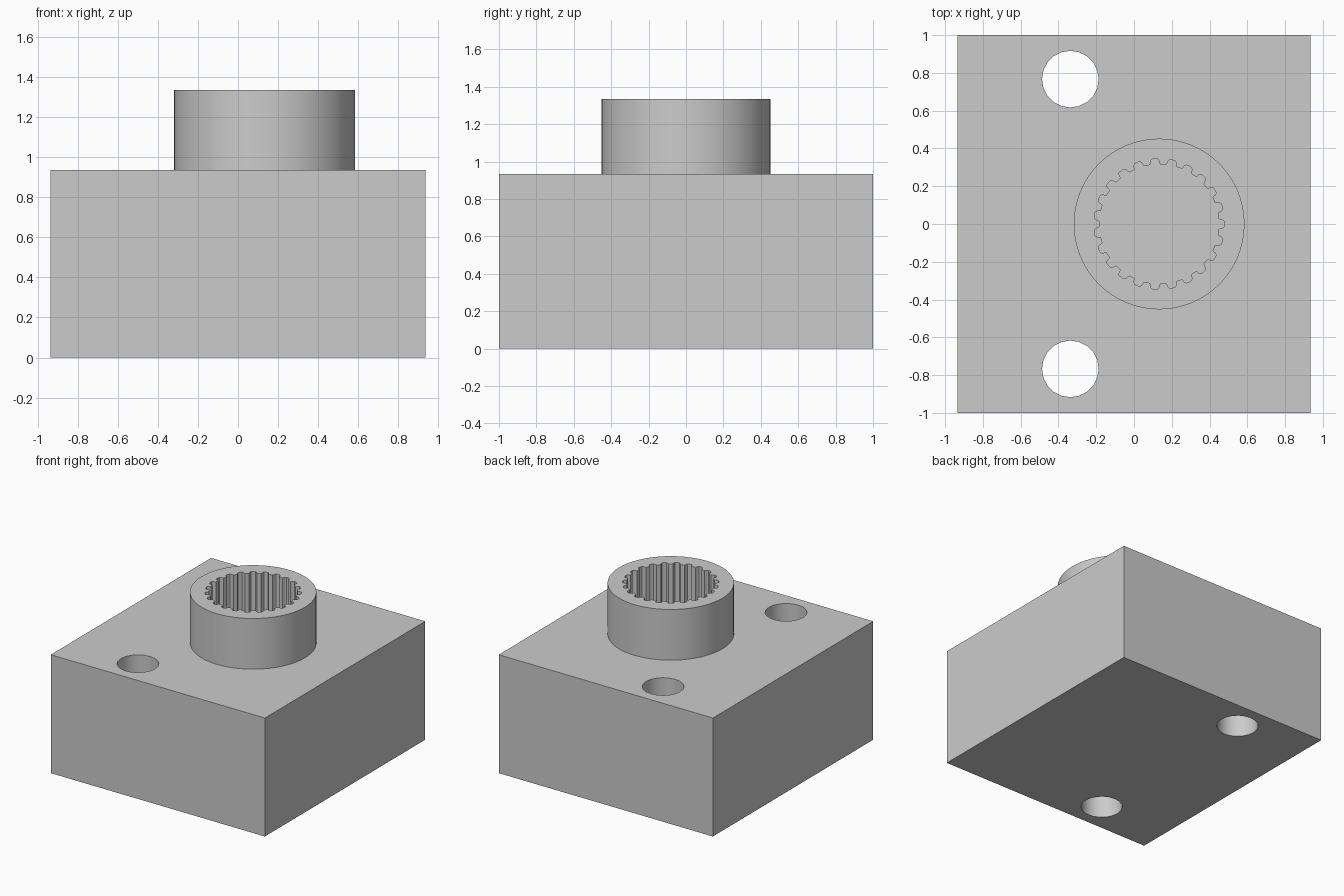
import bpy, bmesh, math

default = bpy.data.objects.get("Cube")
if default:
    bpy.data.objects.remove(default, do_unlink=True)

HALF_X, HALF_Y, TOP = 0.935, 1.0, 0.935
COLLAR_X, COLLAR_R, COLLAR_TOP = 0.133, 0.452, 1.335
TEETH, ROOT_R, TIP_R = 23, 0.346, 0.316

grey = bpy.data.materials.new("plain grey")
grey.use_nodes = True
colour = (0.6, 0.6, 0.6, 1)
grey.diffuse_color = colour
grey.node_tree.nodes["Principled BSDF"].inputs["Base Color"].default_value = colour


def prism(name, outline, z0, z1):
    """Extrude a closed outline straight up from z0 to z1."""
    bm = bmesh.new()
    base = bm.faces.new([bm.verts.new((x, y, z0)) for x, y in outline])
    up = bmesh.ops.extrude_face_region(bm, geom=[base])["geom"]
    bmesh.ops.translate(bm, vec=(0, 0, z1 - z0),
                        verts=[v for v in up if isinstance(v, bmesh.types.BMVert)])
    bmesh.ops.recalc_face_normals(bm, faces=bm.faces)
    mesh = bpy.data.meshes.new(name)
    bm.to_mesh(mesh)
    bm.free()
    mesh.materials.append(grey)
    obj = bpy.data.objects.new(name, mesh)
    bpy.context.collection.objects.link(obj)
    return obj


def circle(cx, cy, r, n):
    return [(cx + r * math.cos(i * math.tau / n), cy + r * math.sin(i * math.tau / n))
            for i in range(n)]


def cut(obj, cutter):
    """Subtract a hidden cutter and apply the result."""
    mod = obj.modifiers.new("cut", "BOOLEAN")
    mod.operation, mod.solver, mod.object = "DIFFERENCE", "EXACT", cutter
    bpy.context.view_layer.objects.active = obj
    bpy.ops.object.modifier_apply(modifier=mod.name)
    bpy.data.objects.remove(cutter, do_unlink=True)


def smooth(obj, angle):
    bpy.ops.object.select_all(action="DESELECT")
    obj.select_set(True)
    bpy.context.view_layer.objects.active = obj
    bpy.ops.object.shade_smooth_by_angle(angle=math.radians(angle))


# Block with two through holes
block = prism("block", [(-HALF_X, -HALF_Y), (HALF_X, -HALF_Y),
                        (HALF_X, HALF_Y), (-HALF_X, HALF_Y)], 0, TOP)
for side in (-1, 1):
    cut(block, prism("hole_cutter", circle(-0.337, side * 0.767, 0.15, 20), -0.1, TOP + 0.1))
smooth(block, 30)

# Toothed bore outline: rounded grooves between flat-tipped teeth
groove = [(-0.32, TIP_R), (-0.27, 0.324), (-0.25, 0.335), (-0.17, 0.344),
          (0, ROOT_R),
          (0.17, 0.344), (0.25, 0.335), (0.27, 0.324), (0.32, TIP_R)]
bore = []
for tooth in range(TEETH):
    for offset, r in groove:
        a = (tooth + offset) * math.tau / TEETH
        bore.append((COLLAR_X + r * math.cos(a), r * math.sin(a)))

# Collar standing on the block, with its splined bore
collar = prism("collar", circle(COLLAR_X, 0, COLLAR_R, 64), TOP, COLLAR_TOP)
cut(collar, prism("bore_cutter", bore, TOP - 0.1, COLLAR_TOP + 0.1))
smooth(collar, 30)
